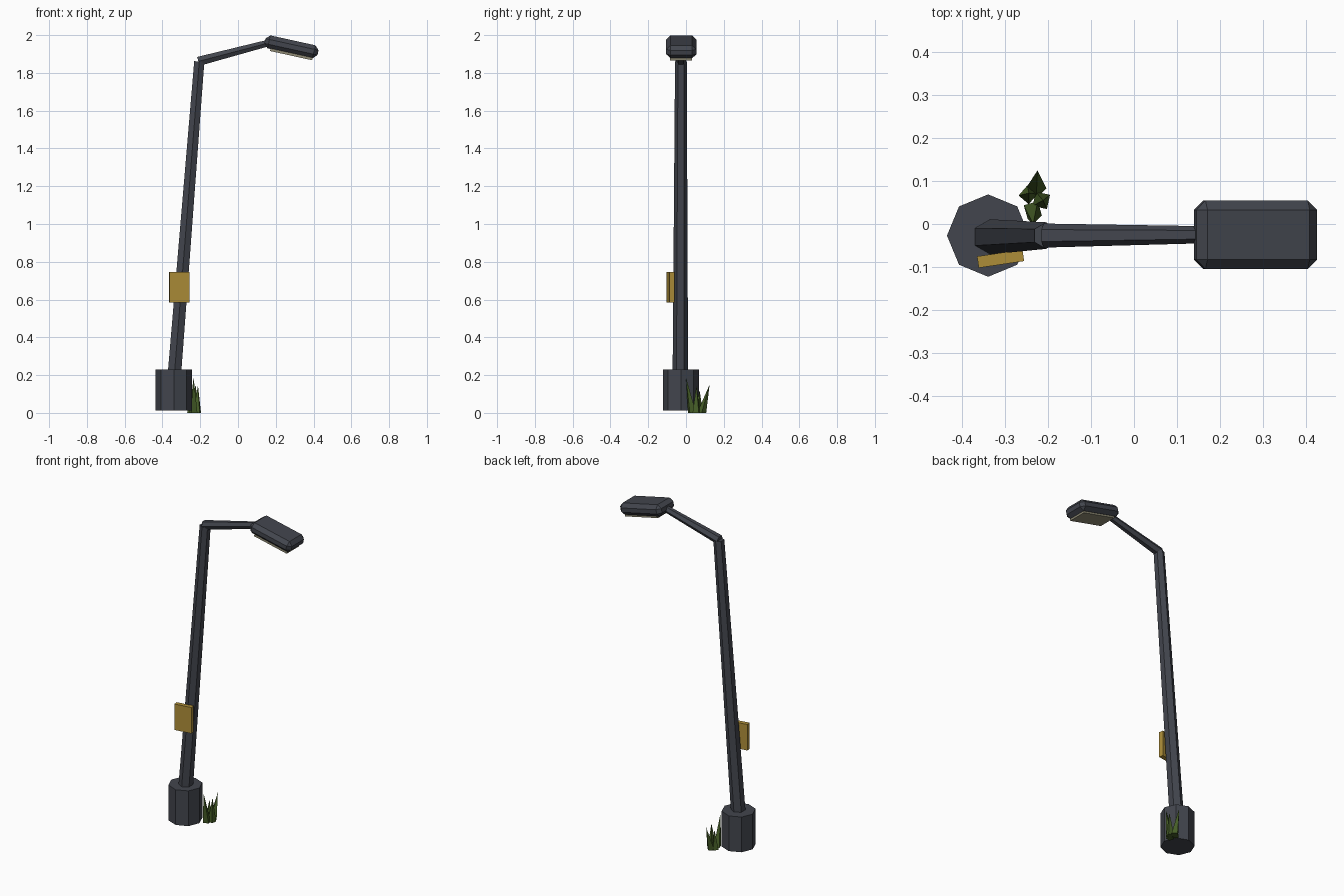
import bpy, bmesh, math
from mathutils import Vector, Matrix

if "Cube" in bpy.data.objects:
    bpy.data.objects.remove(bpy.data.objects["Cube"])


def material(name, rgb):
    m = bpy.data.materials.new(name)
    m.diffuse_color = (*rgb, 1)
    m.use_nodes = True
    m.node_tree.nodes["Principled BSDF"].inputs["Base Color"].default_value = m.diffuse_color
    return m


dark = material("dark_metal", (0.055, 0.06, 0.075))
yellow = material("yellow_sign", (0.42, 0.27, 0.04))
green = material("grass_green", (0.06, 0.11, 0.02))
glass = material("lamp_lens", (0.28, 0.26, 0.18))


def finish(name, bm, mat):
    bmesh.ops.recalc_face_normals(bm, faces=bm.faces)
    me = bpy.data.meshes.new(name)
    bm.to_mesh(me)
    bm.free()
    me.materials.append(mat)
    ob = bpy.data.objects.new(name, me)
    bpy.context.collection.objects.link(ob)
    return ob


def tube(name, rings, sides, mat, phase=0.0):
    """Rings are (centre, radius, normal); radius 0 makes a tip."""
    bm = bmesh.new()
    loops = []
    for c, r, n in rings:
        c, n = Vector(c), Vector(n).normalized()
        if r == 0:
            loops.append([bm.verts.new(c)] * sides)
            continue
        v = Vector((0, 1, 0))
        u = v.cross(n).normalized()
        v = n.cross(u)
        loops.append([bm.verts.new(c + r * (v * math.cos(a) + u * math.sin(a)))
                      for a in (phase + 2 * math.pi * i / sides for i in range(sides))])
    for a, b in zip(loops, loops[1:]):
        for i in range(sides):
            j = (i + 1) % sides
            bm.faces.new(list(dict.fromkeys((a[i], a[j], b[j], b[i]))))
    for end in (loops[0], loops[-1]):
        if len(set(end)) > 2:
            bm.faces.new(end)
    return finish(name, bm, mat)


def box(name, centre, size, mat, rot, bevel=0):
    bm = bmesh.new()
    bmesh.ops.create_cube(bm, size=1)
    bmesh.ops.scale(bm, vec=size, verts=bm.verts)
    if bevel:
        bmesh.ops.bevel(bm, geom=bm.edges[:], offset=bevel, segments=1,
                        affect='EDGES', profile=0.5)
    bm.transform(Matrix.Translation(centre) @ rot)
    return finish(name, bm, mat)


UP = (0, 0, 1)

# Octagonal foot
tube("base", [((-0.34, -0.027, 0.013), 0.096, UP),
              ((-0.34, -0.027, 0.23), 0.096, UP)], 8, dark)

# Leaning hexagonal pole and the arm
lean = (0.13, 0, 1.64)
tube("pole", [((-0.337, -0.03, 0.20), 0.041, lean),
              ((-0.205, -0.027, 1.86), 0.031, lean)], 6, dark)
reach = (0.36, 0, 0.095)
tube("arm", [((-0.21, -0.027, 1.861), 0.028, reach),
             ((0.16, -0.025, 1.958), 0.020, reach)], 6, dark)

# Tilted lamp head with lens underneath
tilt = Matrix.Rotation(math.radians(12.4), 4, 'Y')
head_c = Vector((0.283, -0.025, 1.938))
box("lamp_head", head_c, (0.288, 0.16, 0.070), dark, tilt, 0.022)
box("lamp_lens", head_c + tilt @ Vector((0.008, -0.002, -0.038)),
    (0.228, 0.118, 0.016), glass, tilt)

# Sign plate on the pole
box("sign_plate", (-0.311, -0.081, 0.665), (0.107, 0.027, 0.16), yellow,
    Matrix.Rotation(math.radians(8.5), 4, 'Z'))

# Grass tuft beside the foot
blades = [((-0.228, 0.083), 0.024, (-0.225, 0.125, 0.150)),
          ((-0.236, 0.032), 0.024, (-0.235, 0.000, 0.188)),
          ((-0.216, 0.055), 0.024, (-0.212, 0.055, 0.145)),
          ((-0.247, 0.068), 0.022, (-0.245, 0.072, 0.120))]
for i, ((x, y), r, tip) in enumerate(blades):
    tube(f"grass_blade_{i + 1}", [((x, y, 0), r, UP), (tip, 0, UP)], 4, green, i * 0.5)
